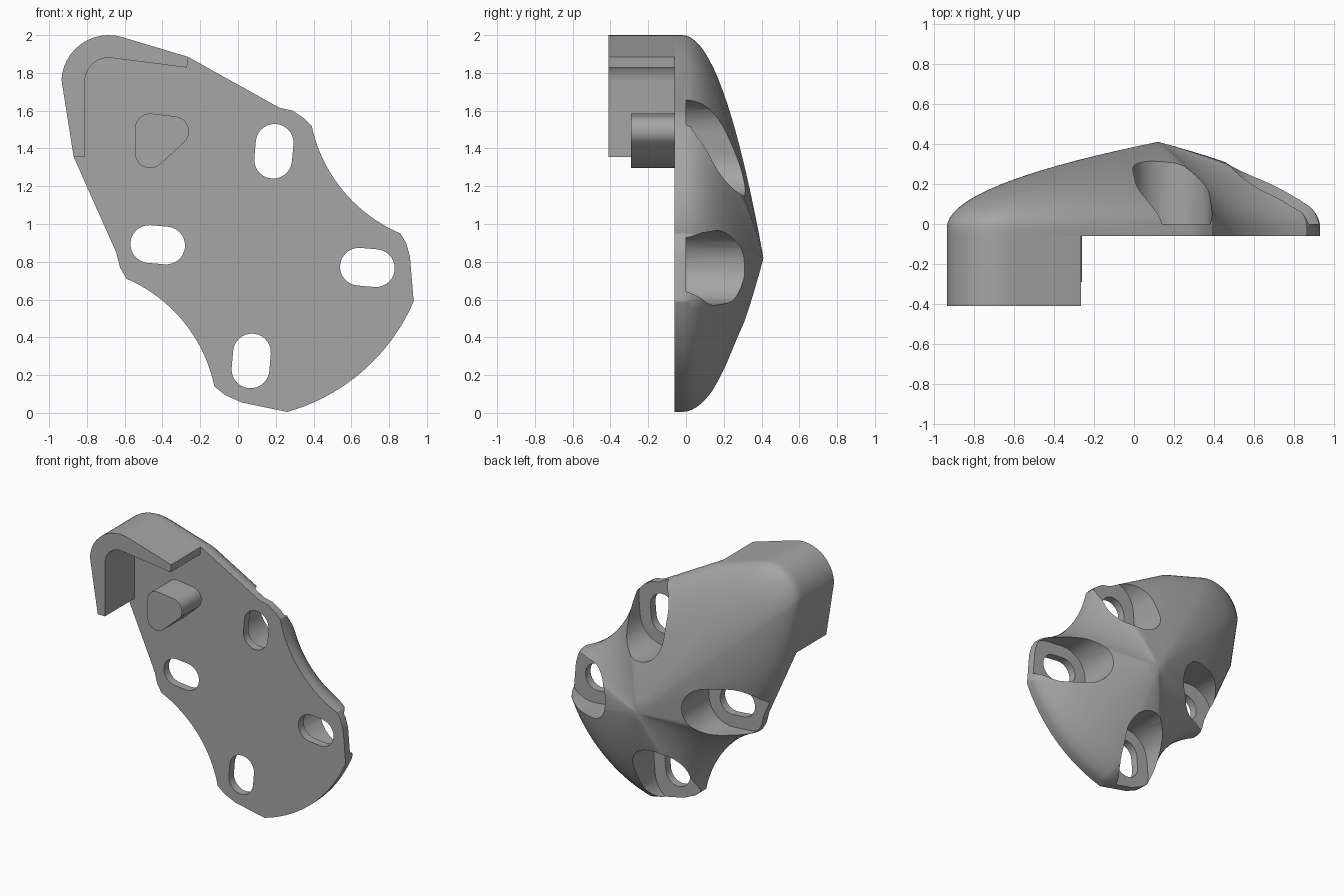
import bpy
import bmesh
import math
from mathutils import Vector

cube = bpy.data.objects.get("Cube")
if cube:
    bpy.data.objects.remove(cube)

grey = bpy.data.materials.new("matte grey")
grey.use_nodes = True
COLOUR = (0.38, 0.38, 0.38, 1)
grey.diffuse_color = COLOUR
grey.node_tree.nodes["Principled BSDF"].inputs["Base Color"].default_value = COLOUR

BASE, RIM, PEAK = -0.06, -0.02, 0.41
APEX = Vector((0.12, 0.82))


def arc(centre, r, start, end, steps=12):
    """Points on a circle, angles in degrees."""
    return [Vector(centre) + r * Vector((math.cos(a), math.sin(a)))
            for a in (math.radians(start + (end - start) * i / steps) for i in range(steps + 1))]


def bow(a, b, turn, steps=20):
    """Arc from a to b whose heading changes by turn degrees."""
    a, b = Vector(a), Vector(b)
    half = math.radians(turn) / 2
    chord = b - a
    side = Vector((-chord.y, chord.x)).normalized()
    centre = (a + b) / 2 + side * (chord.length / 2 / math.tan(half))
    spoke = a - centre
    pts = []
    for i in range(steps + 1):
        t = 2 * half * i / steps
        c, s = math.cos(t), math.sin(t)
        pts.append(centre + Vector((spoke.x * c - spoke.y * s, spoke.x * s + spoke.y * c)))
    return pts


def rounded_hull(centres, r):
    """Band stretched round equal circles, centres counter-clockwise."""
    pts, n = [], len(centres)
    for i in range(n):
        before = centres[i] - centres[i - 1]
        after = centres[(i + 1) % n] - centres[i]
        a = math.degrees(math.atan2(before.y, before.x)) - 90
        b = math.degrees(math.atan2(after.y, after.x)) - 90
        pts += arc(centres[i], r, a, a + (b - a) % 360, 14)
    return pts


def loft(name, loops):
    """Solid through (y, points) loops; a single point closes to a tip."""
    bm = bmesh.new()
    rings = [[bm.verts.new((p[0], y, p[1])) for p in pts] for y, pts in loops]
    for low, high in zip(rings, rings[1:]):
        n = len(low)
        for i in range(n):
            j = (i + 1) % n
            if len(high) == 1:
                bm.faces.new((low[i], low[j], high[0]))
            else:
                bm.faces.new((low[i], low[j], high[j], high[i]))
    bm.faces.new(rings[0])
    if len(rings[-1]) > 1:
        bm.faces.new(rings[-1])
    bmesh.ops.recalc_face_normals(bm, faces=bm.faces)
    mesh = bpy.data.meshes.new(name)
    bm.to_mesh(mesh)
    bm.free()
    mesh.materials.append(grey)
    obj = bpy.data.objects.new(name, mesh)
    bpy.context.collection.objects.link(obj)
    return obj


def activate(obj):
    bpy.ops.object.select_all(action='DESELECT')
    obj.select_set(True)
    bpy.context.view_layer.objects.active = obj


def cut(target, cutter):
    cutter.hide_render = True
    mod = target.modifiers.new("cut", 'BOOLEAN')
    mod.operation, mod.solver, mod.object = 'DIFFERENCE', 'EXACT', cutter
    activate(target)
    bpy.ops.object.modifier_apply(modifier=mod.name)
    bpy.data.objects.remove(cutter)


# Shell outline: rounded shoulder, four lobes, two scallops and a round toe
shoulder = arc((-0.685, 1.75), 0.25, 177, 74)
outline = [Vector((-0.87, 1.355))] + shoulder
outline += [Vector(p) for p in ((-0.265, 1.885), (0.22, 1.615), (0.29, 1.6), (0.35, 1.56))]
outline += bow((0.39, 1.52), (0.86, 0.95), 55)
outline += [Vector(p) for p in ((0.89, 0.9), (0.91, 0.83))]
outline += bow((0.93, 0.59), (0.26, 0.005), -51)
outline += [Vector(p) for p in ((0.02, 0.055), (-0.07, 0.095))]
outline += bow((-0.125, 0.14), (-0.59, 0.71), 55)
outline += [Vector(p) for p in ((-0.625, 0.77), (-0.645, 0.85))]

# Domed shell: outline shrinks parabolically towards the peak
loops = [(BASE, outline)]
STEPS = 18
for k in range(STEPS):
    f = k / STEPS
    loops.append((RIM + (PEAK - RIM) * f, [APEX + (p - APEX) * (1 - f * f) for p in outline]))
loops.append((PEAK, [APEX]))
shell = loft("domed_shell", loops)

# Slotted screw holes, each in a pocket that opens outwards
slots = (((0.19, 1.385), 85), ((0.685, 0.77), -5), ((0.07, 0.275), 265), ((-0.425, 0.89), 175))
for centre, angle in slots:
    c = Vector(centre)
    out = Vector((math.cos(math.radians(angle)), math.sin(math.radians(angle))))
    pocket = rounded_hull([c - out * 0.045, c + out * 0.09], 0.192)
    hole = rounded_hull([c - out * 0.045, c + out * 0.045], 0.1)
    cut(shell, loft("pocket_cutter", [(0, pocket), (0.6, pocket)]))
    cut(shell, loft("hole_cutter", [(-0.2, hole), (0.2, hole)]))

# Hooked lip in front of the shoulder
inner = [Vector((-0.27, 1.828))] + arc((-0.685, 1.755), 0.125, 82, 180) + [Vector((-0.81, 1.355))]
lip = [Vector((-0.87, 1.355))] + shoulder + [Vector((-0.265, 1.885))] + inner
hook = loft("hooked_lip", [(-0.41, lip), (BASE, lip)])

# Rounded triangular locating post
corners = [Vector(p) for p in ((-0.465, 1.375), (-0.34, 1.49), (-0.465, 1.505))]
post_loop = rounded_hull(corners, 0.08)
post = loft("locating_post", [(-0.29, post_loop), (BASE, post_loop)])

for obj in (shell, hook, post):
    activate(obj)
    bpy.ops.object.shade_smooth_by_angle(angle=math.radians(28))
